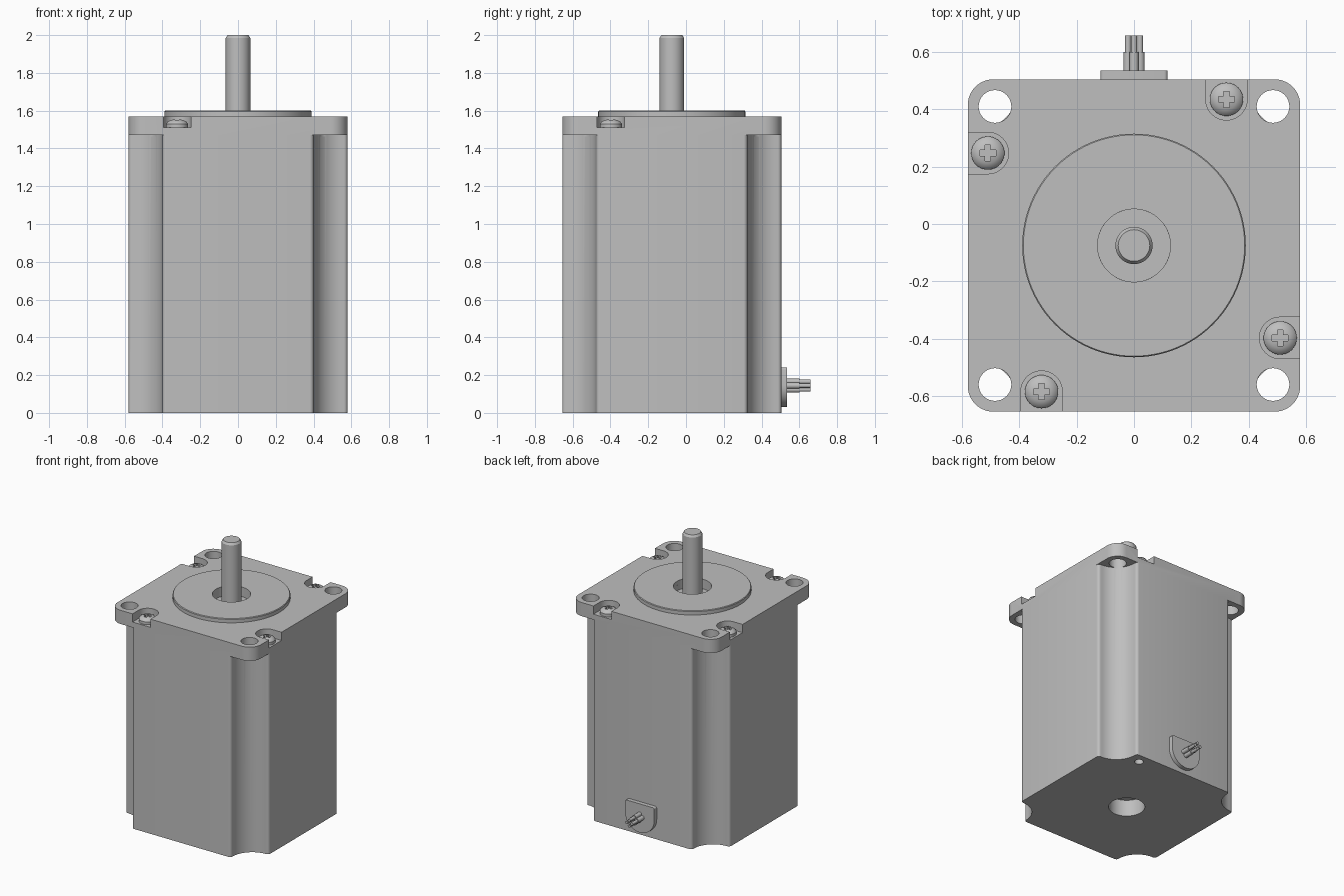
import bpy, bmesh
from math import sin, cos, pi, radians
from mathutils import Matrix, Vector

old = bpy.data.objects.get("Cube")
if old:
    bpy.data.objects.remove(old, do_unlink=True)

CY = -0.075          # motor axis in y
HALF = 0.58          # half width of the square body
TOP = 1.57           # top of the mounting flange

steel = bpy.data.materials.new("grey steel")
steel.use_nodes = True
GREY = (0.52, 0.52, 0.52, 1)
steel.diffuse_color = GREY
steel.node_tree.nodes["Principled BSDF"].inputs["Base Color"].default_value = GREY


def finish(name, bm):
    bmesh.ops.recalc_face_normals(bm, faces=bm.faces)
    mesh = bpy.data.meshes.new(name)
    bm.to_mesh(mesh)
    bm.free()
    mesh.materials.append(steel)
    obj = bpy.data.objects.new(name, mesh)
    bpy.context.collection.objects.link(obj)
    return obj


def arc(cx, cy, r, a0, a1, n):
    angles = [radians(a0 + (a1 - a0) * i / n) for i in range(n + 1)]
    return [(cx + r * cos(a), cy + r * sin(a)) for a in angles]


def prism(name, outline, z0, z1, matrix=Matrix()):
    """Extrude a 2D outline from z0 to z1, then place it."""
    bm = bmesh.new()
    face = bm.faces.new([bm.verts.new((x, y, z0)) for x, y in outline])
    out = bmesh.ops.extrude_face_region(bm, geom=[face])
    verts = [v for v in out["geom"] if isinstance(v, bmesh.types.BMVert)]
    bmesh.ops.translate(bm, verts=verts, vec=(0, 0, z1 - z0))
    bm.transform(matrix)
    return finish(name, bm)


def disc(name, x, y, r, z0, z1, n=40, matrix=Matrix()):
    return prism(name, arc(x, y, r, 0, 360 - 360 / n, n - 1), z0, z1, matrix)


def lathe(name, profile, steps=64):
    """Spin an (r, z) profile about the z axis."""
    bm = bmesh.new()
    verts = [bm.verts.new((r, 0, z)) for r, z in profile]
    edges = [bm.edges.new(pair) for pair in zip(verts, verts[1:])]
    bmesh.ops.spin(bm, geom=verts + edges, axis=(0, 0, 1), cent=(0, 0, 0),
                   angle=2 * pi, steps=steps)
    bmesh.ops.remove_doubles(bm, verts=bm.verts, dist=1e-5)
    return finish(name, bm)


def cut(obj, cutter):
    mod = obj.modifiers.new("cut", "BOOLEAN")
    mod.operation = "DIFFERENCE"
    mod.solver = "EXACT"
    mod.object = cutter
    bpy.context.view_layer.objects.active = obj
    bpy.ops.object.modifier_apply(modifier=mod.name)
    bpy.data.objects.remove(cutter, do_unlink=True)


def smooth(*objs):
    bpy.ops.object.select_all(action="DESELECT")
    for o in objs:
        o.select_set(True)
    bpy.context.view_layer.objects.active = objs[0]
    bpy.ops.object.shade_smooth_by_angle(angle=radians(30))


axis = Matrix.Translation((0, CY, 0))
quarters = [axis @ Matrix.Rotation(k * pi / 2, 4, "Z") for k in range(4)]

# Motor body with rounded flange corners
R = 0.09
outline = []
for k, (sx, sy) in enumerate([(1, 1), (-1, 1), (-1, -1), (1, -1)]):
    outline += arc(sx * (HALF - R), sy * (HALF - R), R, 90 * k, 90 * k + 90, 10)
body = prism("motor_body", outline, 0, TOP, axis)

# Concave corner channel below the flange, with rounded lips
channel = [(0.7, 0.7), (0.38, 0.7)]
channel += arc(0.38, 0.56, 0.02, 90, 0, 5)
channel += arc(0.56, 0.56, 0.16, 180, 270, 16)[1:]
channel += arc(0.56, 0.38, 0.02, 90, 0, 5)[1:]
channel += [(0.7, 0.38)]

# Screw pocket, open to the outside edge
SX, SY, PR = 0.3225, 0.51, 0.0725
pocket = arc(SX, SY, PR, 180, 360, 20) + [(SX + PR, 0.7), (SX - PR, 0.7)]

for q in quarters:
    cut(body, prism("channel_cutter", channel, -0.1, 1.47, q))
    cut(body, disc("mount_hole_cutter", 0.485, 0.485, 0.057, 1.462, 1.7, 40, q))
    cut(body, prism("pocket_cutter", pocket, 1.51, 1.7, q))
    cut(body, disc("base_hole_cutter", SX, SY, 0.03, -0.1, 0.08, 24, q))

# Bearing recess on top and round opening underneath
cut(body, disc("bearing_cutter", 0, 0, 0.127, 1.53, 1.7, 64, axis))
cut(body, disc("base_opening_cutter", 0, 0, 0.12, -0.1, 0.12, 64, axis))

# Raised pilot ring
pilot = lathe("pilot_ring", [(0.127, 1.565), (0.39, 1.565), (0.39, 1.595),
                             (0.386, 1.6), (0.127, 1.6), (0.127, 1.565)], 96)
pilot.location.y = CY

# Output shaft with chamfered tip
shaft = lathe("shaft", [(0, 1.52), (0.065, 1.52), (0.065, 1.985),
                        (0.055, 2.0), (0, 2.0)])
shaft.location.y = CY

# Domed cross-head screws
screw = lathe("flange_screw", [(0, 1.505), (0.058, 1.505), (0.058, 1.53), (0.05, 1.541),
                               (0.036, 1.549), (0.018, 1.554), (0, 1.556)], 40)
for a, b in ((0.028, 0.01), (0.01, 0.028)):
    slot = [(-a, -b), (a, -b), (a, b), (-a, b)]
    cut(screw, prism("slot_cutter", slot, 1.53, 1.6))
smooth(body, pilot, shaft, screw)
for k, q in enumerate(quarters):
    part = screw if k == 0 else screw.copy()
    if k:
        bpy.context.collection.objects.link(part)
    part.matrix_world = q @ Matrix.Translation((SX, SY, 0))

# Cable outlet plate on the back: flat top, round bottom
to_back = Matrix.Translation((0, 0, 0.147)) @ Matrix.Rotation(pi / 2, 4, "X")
PW = 0.117
plate = arc(0, 0, PW, 180, 360, 28)
plate += arc(PW - 0.012, 0.081, 0.012, 0, 90, 4) + arc(0.012 - PW, 0.081, 0.012, 90, 180, 4)
outlet = prism("cable_plate", plate, -0.535, -0.5, to_back)

# Four lead wires with thinner bare ends
parts = [outlet]
for k in range(4):
    x, z = 0.021 * cos(k * pi / 2), 0.021 * sin(k * pi / 2) - 0.003
    parts.append(disc("wire_sleeve", x, z, 0.016, -0.6, -0.53, 20, to_back))
    parts.append(disc("wire_end", x, z, 0.011, -0.658, -0.59, 16, to_back))
smooth(*parts)
